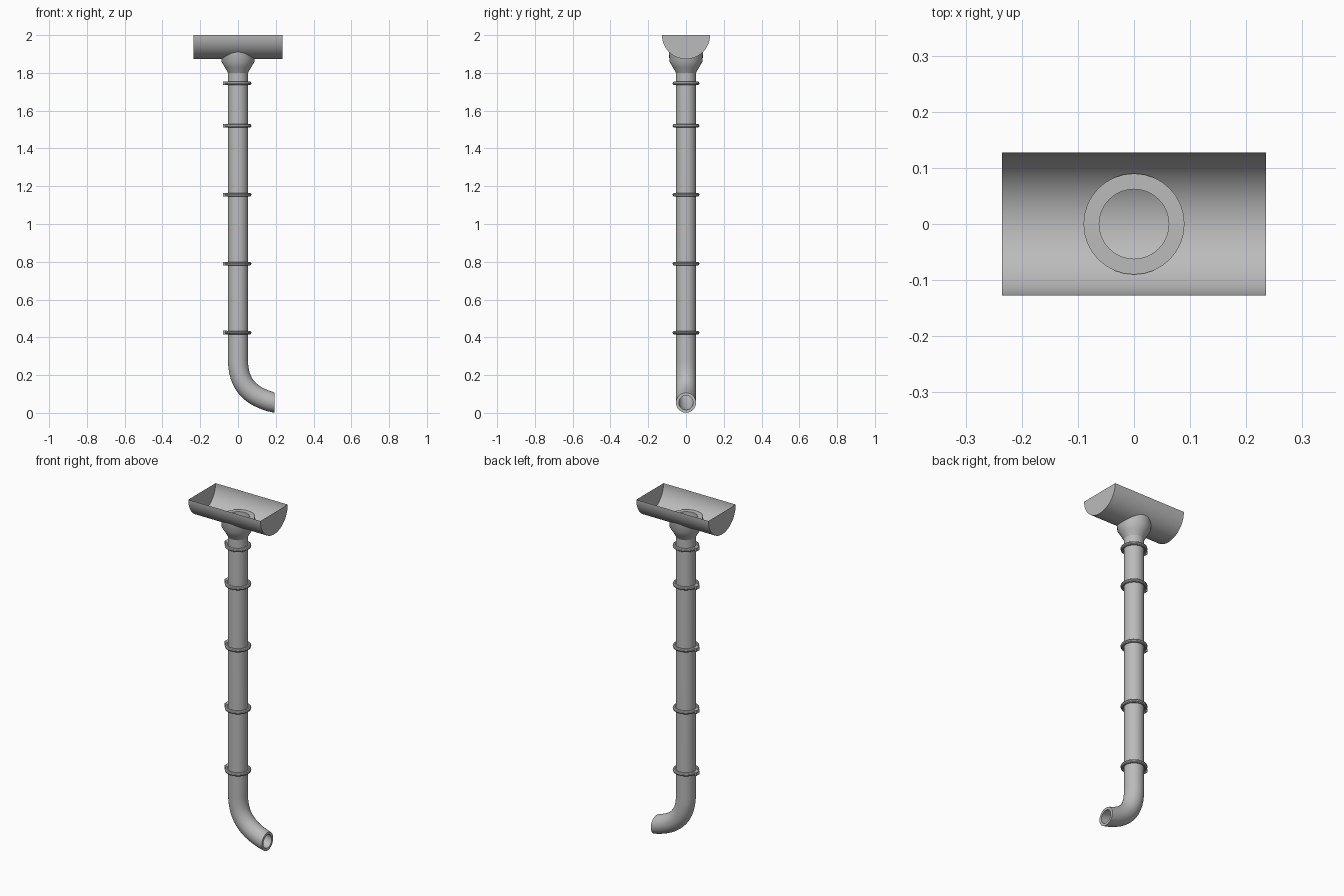
import bpy, bmesh, math
from mathutils import Vector

cube = bpy.data.objects.get("Cube")
if cube:
    bpy.data.objects.remove(cube, do_unlink=True)

metal = bpy.data.materials.new("grey_metal")
metal.use_nodes = True
GREY = (0.5, 0.5, 0.5, 1)
metal.diffuse_color = GREY
metal.node_tree.nodes["Principled BSDF"].inputs["Base Color"].default_value = GREY

SIDES = 32
PIPE_R, BORE_R = 0.053, 0.038


def finish(name, bm):
    """Turn a bmesh into a smooth-shaded object with sharp edges kept."""
    bmesh.ops.recalc_face_normals(bm, faces=bm.faces)
    mesh = bpy.data.meshes.new(name)
    bm.to_mesh(mesh)
    bm.free()
    mesh.materials.append(metal)
    obj = bpy.data.objects.new(name, mesh)
    bpy.context.collection.objects.link(obj)
    bpy.ops.object.select_all(action='DESELECT')
    obj.select_set(True)
    bpy.context.view_layer.objects.active = obj
    bpy.ops.object.shade_smooth_by_angle(angle=math.radians(35))
    return obj


def ring(bm, centre, tangent, radius):
    """Circle of vertices across a path lying in the xz plane."""
    side = Vector((0, 1, 0))
    up = side.cross(tangent.normalized())
    angles = [math.tau * i / SIDES for i in range(SIDES)]
    return [bm.verts.new(centre + radius * (side * math.sin(a) + up * math.cos(a)))
            for a in angles]


def bridge(bm, rings, closed=False):
    pairs = list(zip(rings, rings[1:]))
    if closed:
        pairs.append((rings[-1], rings[0]))
    for a, b in pairs:
        for i in range(SIDES):
            j = (i + 1) % SIDES
            bm.faces.new((a[i], a[j], b[j], b[i]))


def lathe(name, profile, closed=False):
    """Revolve (radius, z) points about the z axis."""
    bm = bmesh.new()
    down = Vector((0, 0, -1))
    bridge(bm, [ring(bm, Vector((0, 0, z)), down, r) for r, z in profile], closed)
    return finish(name, bm)


# Half-round gutter with closed ends
R, HALF = 0.127, 0.235
bm = bmesh.new()
ends = []
for x in (-HALF, HALF):
    arc = [math.pi * i / SIDES for i in range(SIDES + 1)]
    ends.append([bm.verts.new((x, R * math.cos(a), 2 - R * math.sin(a))) for a in arc])
    bm.faces.new(ends[-1])
for i in range(SIDES):
    bm.faces.new((ends[0][i], ends[0][i + 1], ends[1][i + 1], ends[1][i]))
finish("gutter", bm)

# Funnel joining gutter to pipe
lathe("funnel", [(PIPE_R, 1.8), (0.07, 1.83), (0.088, 1.86), (0.09, 1.915),
                 (0.062, 1.915), (0.062, 1.86), (BORE_R, 1.8)], closed=True)

# Hollow downpipe: straight run, then a curved outlet
p0, p1, p2, p3 = [Vector((x, 0, z)) for x, z in
                  ((0, 0.28), (0, 0.13), (0.09, 0.08), (0.192, 0.054))]
path = [(Vector((0, 0, 1.82)), Vector((0, 0, -1)))]
STEPS = 14
for i in range(STEPS + 1):
    t = i / STEPS
    u = 1 - t
    point = p0 * u**3 + p1 * (3 * u * u * t) + p2 * (3 * u * t * t) + p3 * t**3
    slope = (p1 - p0) * u * u + (p2 - p1) * (2 * u * t) + (p3 - p2) * t * t
    path.append((point, slope))
path[-1] = (p3, Vector((1, 0, 0)))  # outlet cut upright

bm = bmesh.new()
outer = [ring(bm, p, d, PIPE_R) for p, d in path]
inner = [ring(bm, p, d, BORE_R) for p, d in path]
bridge(bm, outer + inner[::-1], closed=True)
finish("downpipe", bm)

# Pipe clips, each with a small wall tab
for n, z in enumerate((1.745, 1.52, 1.155, 0.79, 0.425), 1):
    section = [(0.061 + 0.01 * math.cos(a), z + 0.01 * math.sin(a))
               for a in (math.tau * k / 10 for k in range(10))]
    lathe(f"clip_{n}", section, closed=True)
    bm = bmesh.new()
    bmesh.ops.create_cube(bm, size=1)
    for v in bm.verts:
        v.co = Vector((v.co.x * 0.022 - 0.068, v.co.y * 0.03, v.co.z * 0.02 + z))
    finish(f"clip_tab_{n}", bm)
